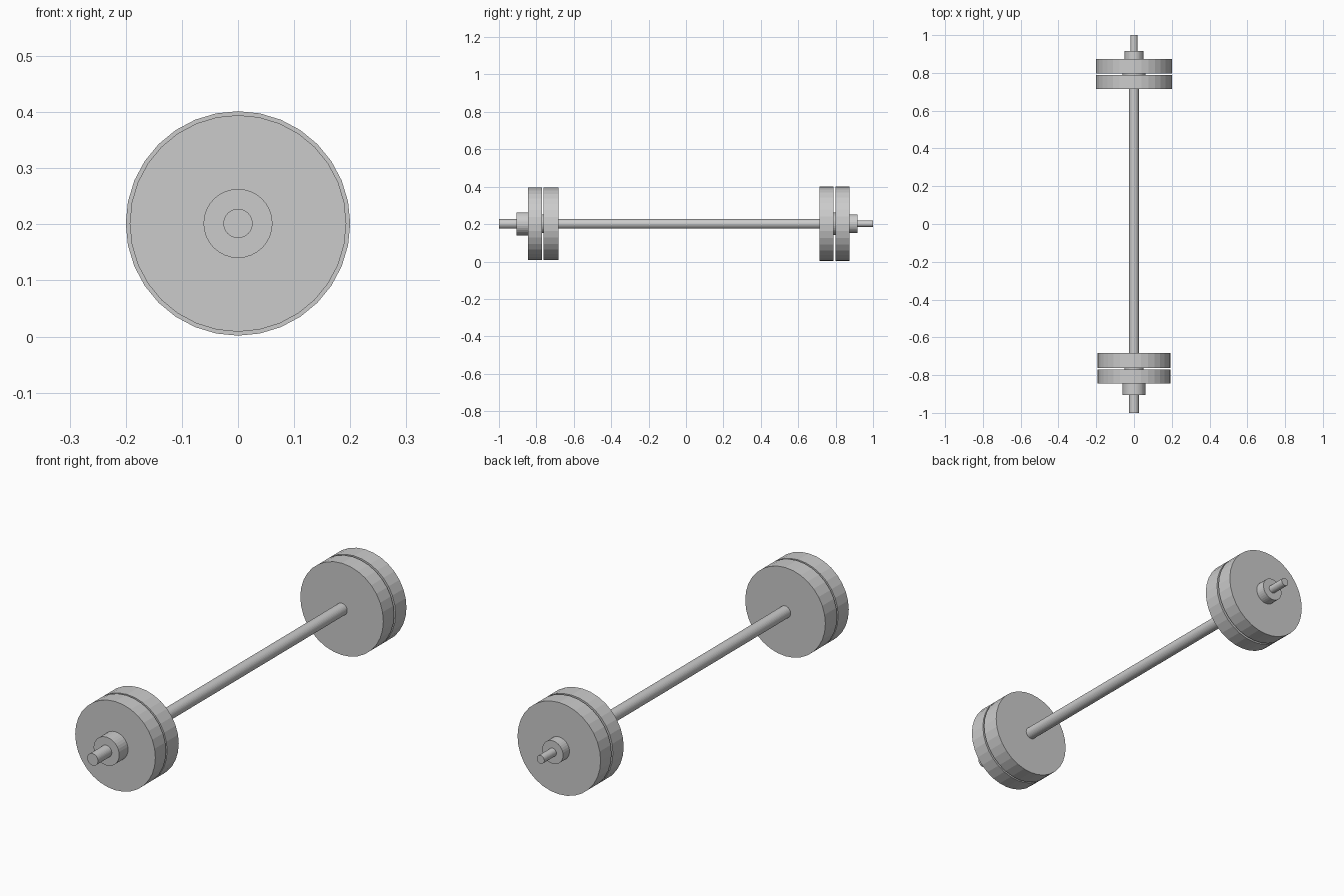
import bpy
import math

if "Cube" in bpy.data.objects:
    bpy.data.objects.remove(bpy.data.objects["Cube"])

CENTRE_Z = 0.2015


def cyl(name, y0, y1, radius, sides=32):
    """Flat-faced cylinder lying along y from y0 to y1."""
    bpy.ops.mesh.primitive_cylinder_add(
        vertices=sides, radius=radius, depth=y1 - y0,
        location=(0, (y0 + y1) / 2, CENTRE_Z),
        rotation=(math.pi / 2, 0, 0))
    obj = bpy.context.object
    obj.name = name
    return obj


# Bar: thick shaft from the front tip to the back plates, thin back tip
cyl("bar_shaft", -1.0, 0.75, 0.026)
cyl("bar_back_tip", 0.74, 1.0, 0.018)

# Front weights (slightly smaller), with spacer and collar
cyl("front_inner_plate", -0.763, -0.683, 0.193)
cyl("front_outer_plate", -0.844, -0.771, 0.193)
cyl("front_spacer", -0.775, -0.76, 0.05)
cyl("front_collar", -0.905, -0.84, 0.0615)

# Back weights (slightly larger), with spacer and collar
cyl("back_inner_plate", 0.714, 0.788, 0.2)
cyl("back_outer_plate", 0.798, 0.873, 0.2)
cyl("back_spacer", 0.785, 0.80, 0.06)
cyl("back_collar", 0.87, 0.917, 0.05)
